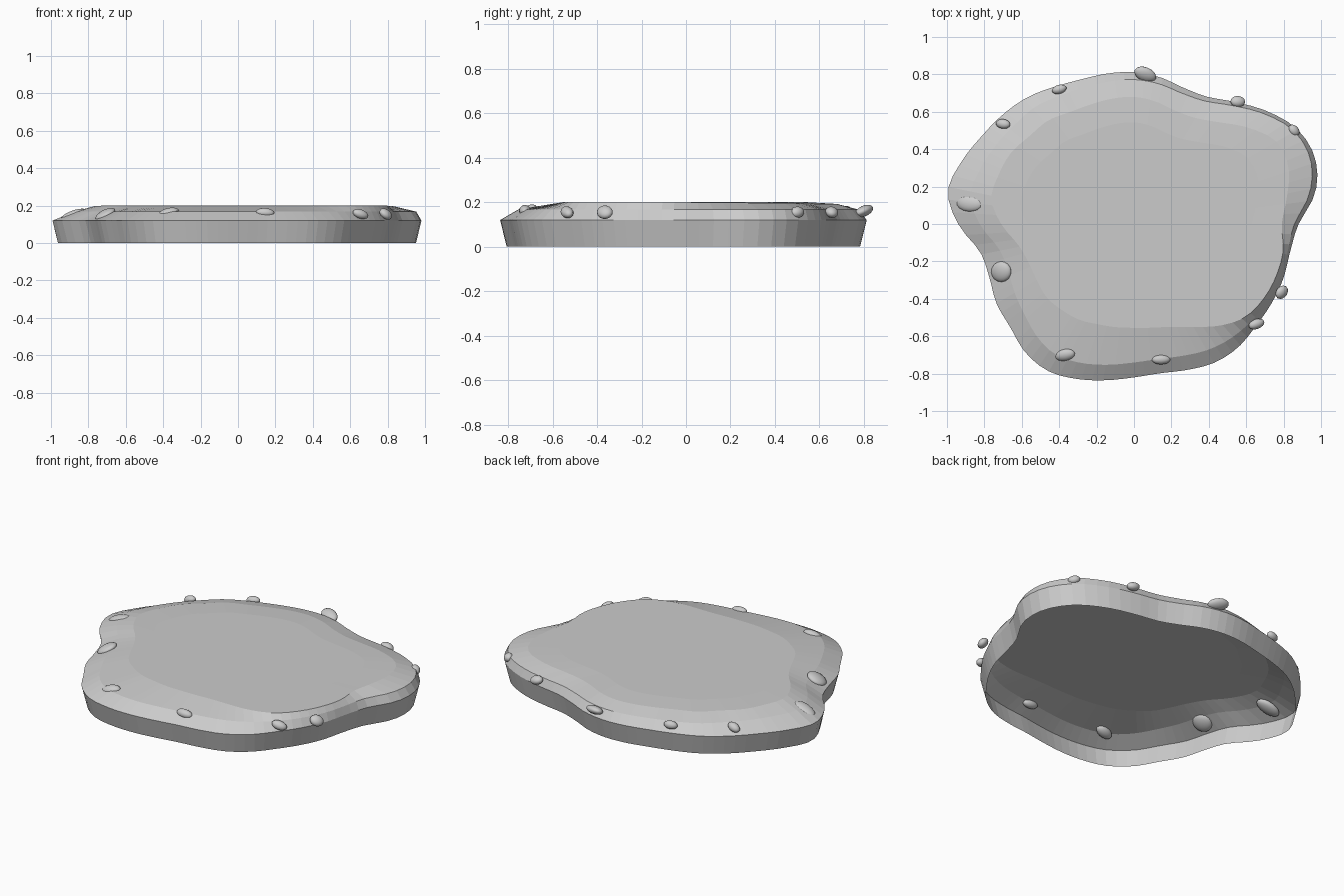
import bpy, bmesh
from math import sin, cos, atan2, radians, tau
from mathutils import Matrix, Vector

cube = bpy.data.objects.get("Cube")
if cube:
    bpy.data.objects.remove(cube, do_unlink=True)

SEGMENTS = 96


def make_material(name, value):
    mat = bpy.data.materials.new(name)
    mat.use_nodes = True
    colour = (value, value, value, 1)
    mat.diffuse_color = colour
    mat.node_tree.nodes["Principled BSDF"].inputs["Base Color"].default_value = colour
    return mat


def make_object(name, bm, mat):
    mesh = bpy.data.meshes.new(name)
    bm.to_mesh(mesh)
    bm.free()
    mesh.materials.append(mat)
    obj = bpy.data.objects.new(name, mesh)
    bpy.context.collection.objects.link(obj)
    return obj


def sample(table, angle):
    """Smooth periodic interpolation of evenly spaced values."""
    n = len(table)
    pos = (angle / tau * n) % n
    i, t = int(pos), pos % 1
    a, b, c, d = (table[(i + k) % n] for k in (-1, 0, 1, 2))
    return b + t / 2 * (c - a + t * (2*a - 5*b + 4*c - d + t * (3*(b - c) + d - a)))


# Radii around the slab, one value every ten degrees from +x
rim = [.88, .985, 1.03, 1.01, .935, .85, .785, .775, .797, .812, .817, .823,
       .848, .885, .913, .94, .98, 1.01, .94, .838, .824, .849, .862, .9,
       .91, .882, .848, .82, .81, .83, .857, .863, .85, .849, .85, .848]
plateau = [.79, .83, .88, .88, .8, .71, .655, .645, .665, .68, .68, .68,
           .69, .72, .73, .76, .77, .775, .71, .63, .6, .6, .61, .6,
           .59, .57, .56, .555, .563, .585, .635, .71, .775, .8, .81, .81]
# How far the bevel break lies between rim and plateau
bevel = [.25, .15, .2, .3, .35, .5, .5, .45, .3, .3, .35, .5]

grey = make_material("stone grey", .6)

# Hollow slab: flared wall, broken bevel and flat top, open underneath
bm = bmesh.new()
rings = [[] for _ in range(5)]
for s in range(SEGMENTS):
    ang = s * tau / SEGMENTS
    outer, inner, mix = (sample(t, ang) for t in (rim, plateau, bevel))
    back = max(0, sin(ang))
    profile = [(outer - .03, 0), (outer, .12),
               (outer + (inner - outer) * mix, .168),
               (inner, .2 - .008 * back), (inner * .8, .2)]
    for ring, (r, z) in zip(rings, profile):
        ring.append(bm.verts.new((r * cos(ang), r * sin(ang), z)))
for low, high in zip(rings, rings[1:]):
    for s in range(SEGMENTS):
        n = (s + 1) % SEGMENTS
        bm.faces.new((low[s], low[n], high[n], high[s]))
bm.faces.new(rings[-1])
make_object("slab", bm, grey)

# Pebbles: x, y, z, half length, half width, yaw, outward tilt
pebbles = [
    (.06, .8, .16, .062, .04, -25, -25),
    (.555, .655, .155, .04, .03, 0, 20),
    (.855, .5, .155, .035, .027, -45, 40),
    (.79, -.365, .155, .04, .034, 35, 45),
    (.655, -.535, .155, .045, .027, 15, 30),
    (.145, -.725, .163, .05, .026, 0, 20),
    (-.37, -.7, .163, .056, .033, 12, 20),
    (-.71, -.255, .153, .06, .055, 25, 28),
    (-.88, .11, .15, .075, .045, -5, 20),
    (-.7, .535, .155, .04, .026, -10, 22),
    (-.4, .72, .16, .04, .024, 15, 15),
]
for i, (x, y, z, length, width, yaw, tilt) in enumerate(pebbles, 1):
    tangent = Vector((-y, x, 0)).normalized()
    place = (Matrix.Translation((x, y, z))
             @ Matrix.Rotation(radians(tilt), 4, tangent)
             @ Matrix.Rotation(radians(yaw), 4, 'Z')
             @ Matrix.Diagonal((length, width, .024, 1)))
    bm = bmesh.new()
    bmesh.ops.create_uvsphere(bm, u_segments=16, v_segments=10, radius=1, matrix=place)
    for face in bm.faces:
        face.smooth = True
    make_object(f"pebble_{i}", bm, grey)
